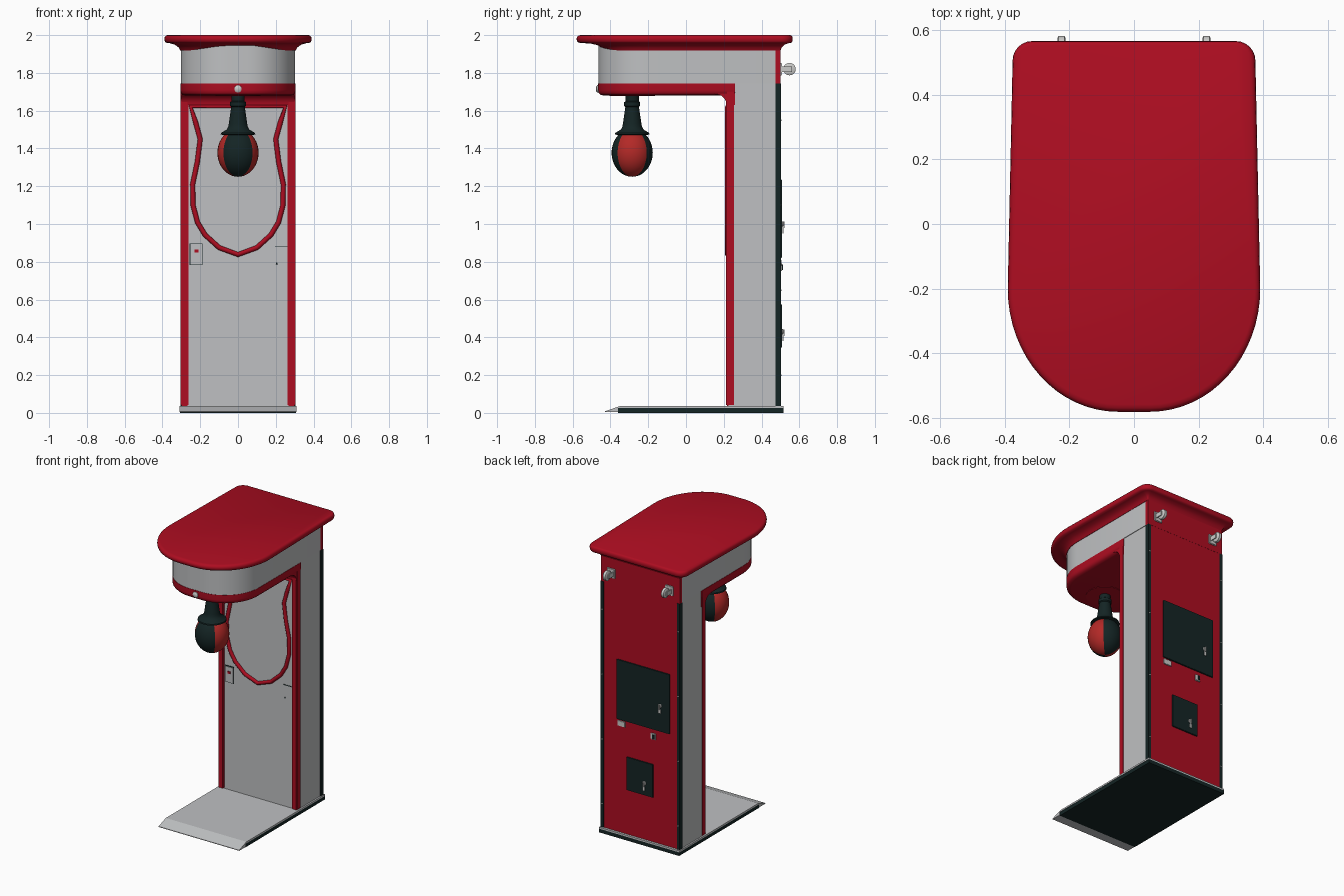
import bpy, bmesh, math
from mathutils import Vector

if "Cube" in bpy.data.objects:
    bpy.data.objects.remove(bpy.data.objects["Cube"])


def material(name, rgb):
    m = bpy.data.materials.new(name)
    m.use_nodes = True
    m.diffuse_color = (*rgb, 1)
    m.node_tree.nodes["Principled BSDF"].inputs["Base Color"].default_value = (*rgb, 1)
    return m


RED = material("cabinet red", (0.42, 0.004, 0.015))
GREY = material("panel grey", (0.52, 0.53, 0.54))
DARK = material("dark green black", (0.007, 0.018, 0.018))
BAG_RED = material("bag red", (0.45, 0.022, 0.02))
SILVER = material("silver", (0.6, 0.6, 0.59))


def finish(name, bm, *mats, smooth=None):
    bmesh.ops.recalc_face_normals(bm, faces=bm.faces)
    me = bpy.data.meshes.new(name)
    bm.to_mesh(me)
    bm.free()
    ob = bpy.data.objects.new(name, me)
    bpy.context.collection.objects.link(ob)
    for m in mats:
        me.materials.append(m)
    if smooth:
        bpy.ops.object.select_all(action='DESELECT')
        ob.select_set(True)
        bpy.context.view_layer.objects.active = ob
        bpy.ops.object.shade_smooth_by_angle(angle=math.radians(smooth))
    return ob


def box(name, x, y, z, mat, bevel=0):
    bm = bmesh.new()
    bmesh.ops.create_cube(bm, size=1)
    for v in bm.verts:
        v.co = [(a + b) / 2 + c * (b - a) for c, (a, b) in zip(v.co, (x, y, z))]
    if bevel:
        bmesh.ops.bevel(bm, geom=bm.edges[:], offset=bevel, segments=2, affect='EDGES')
    return finish(name, bm, mat)


def loft(name, rings, *mats, smooth=40):
    bm = bmesh.new()
    rows = [[bm.verts.new(p) for p in r] for r in rings]
    n = len(rows[0])
    for a, b in zip(rows, rows[1:]):
        for i in range(n):
            j = (i + 1) % n
            bm.faces.new((a[i], a[j], b[j], b[i]))
    bm.faces.new(rows[0])
    bm.faces.new(rows[-1])
    return finish(name, bm, *mats, smooth=smooth)


def lathe(name, profile, centre, axis, mat, n=32):
    # Profile holds (radius, distance along axis)
    turn = Vector((0, 0, 1)).rotation_difference(Vector(axis))
    rings = [[turn @ Vector((r * math.cos(t), r * math.sin(t), h)) + Vector(centre)
              for t in (2 * math.pi * i / n for i in range(n))] for r, h in profile]
    return loft(name, rings, mat)


def extrude_x(name, pts, x0, x1, mat, smooth=None):
    return loft(name, [[(x, y, z) for y, z in pts] for x in (x0, x1)], mat, smooth=smooth)


def outline(hw, hb, yf, yb, r, z):
    # D-shaped plan: round nose at the front, small corners at the back
    ys, flat, half = -0.2, 0.05, []
    for i in range(17):
        a = i / 16 * math.pi / 2
        half.append((flat + (hw - flat) * math.sin(a), ys - (ys - yf) * math.cos(a)))
    for i in range(7):
        a = i / 6 * math.pi / 2
        half.append((hb - r + r * math.cos(a), yb - r + r * math.sin(a)))
    pts = half + [(-x, y) for x, y in reversed(half)]
    return [(x, y, z) for x, y in pts]


# Foot plate: dark core under a grey tread with a sloping front lip
extrude_x("base_core", [(-0.36, 0), (0.515, 0), (0.515, 0.025), (-0.36, 0.025)], -0.308, 0.308, DARK)
extrude_x("base_tread", [(-0.43, 0.004), (-0.36, 0.004), (-0.36, 0.025), (0.515, 0.025),
                         (0.515, 0.036), (-0.35, 0.036), (-0.43, 0.008)], -0.31, 0.31, GREY)

# Column with red front posts, red back panel and dark corner strips
box("column_body", (-0.299, 0.299), (0.225, 0.485), (0.03, 1.745), GREY)
box("back_panel", (-0.285, 0.285), (0.48, 0.499), (0.035, 1.8), RED)
box("head_back_panel", (-0.303, 0.303), (0.474, 0.5), (1.745, 1.93), RED)
for s, side in ((-1, "right"), (1, "left")):
    box(side + "_post", sorted((s * 0.262, s * 0.304)), (0.212, 0.26), (0.035, 1.72), RED, 0.006)
    box(side + "_back_strip", sorted((s * 0.283, s * 0.304)), (0.475, 0.503), (0.035, 1.745), DARK)
    for k in range(4):
        lathe(side + "_strip_screw", [(0.005, 0), (0.004, 0.003)],
              (s * 0.293, 0.502, 0.2 + 0.45 * k), (0, 1, 0), SILVER, 8)

# Curved fillet between head underside and column
arc = [(0.15 + 0.065 * math.sin(a), 1.63 + 0.06 * math.cos(a))
       for a in (i / 8 * math.pi / 2 for i in range(9))]
extrude_x("head_fillet", arc + [(0.26, 1.63), (0.26, 1.72), (0.15, 1.72)], -0.3, 0.3, RED, 40)

# Overhanging head: red tray, grey band, flared red lid
loft("head_tray", [outline(0.305 - d, 0.305 - d, -0.465 + d, 0.26, 0.004, z)
                   for d, z in ((0.03, 1.68), (0.012, 1.684), (0.002, 1.695), (0, 1.71), (0, 1.745))], RED)
loft("head_band", [outline(0.303, 0.303, -0.463, 0.476, 0.003, z) for z in (1.745, 1.955)], GREY)


def lid_ring(t, z):
    ring = outline(0.306 + 0.084 * t, 0.305 + 0.07 * t, -0.466 - 0.114 * t, 0.5 + 0.065 * t,
                   0.004 + 0.056 * t, z)
    if t < 0.5:  # flare arches upward at the nose
        ring = [(x, y, z + (1.957 - z) * max(0, 1 - abs(x) / 0.26) if y < -0.2 else z)
                for x, y, z in ring]
    return ring


loft("lid", [lid_ring(t, z) for t, z in (
    (0, 1.918), (0.1, 1.935), (0.35, 1.95), (0.7, 1.958), (0.9, 1.96), (0.97, 1.967),
    (1, 1.98), (0.97, 1.991), (0.9, 1.997), (0.8, 2.0))], RED, smooth=50)
lathe("front_button", [(0.02, -0.01), (0.02, 0.005), (0.012, 0.011)], (0, -0.465, 1.715), (0, -1, 0), SILVER, 16)

# Decorative red tube on the front panel
side = [(0.25, 1.622), (0.225, 1.54), (0.2, 1.45), (0.215, 1.33), (0.24, 1.21), (0.238, 1.1),
        (0.215, 1.01), (0.175, 0.943), (0.1, 0.875), (0, 0.838)]
curve = bpy.data.curves.new("panel_trim", 'CURVE')
curve.dimensions = '3D'
curve.bevel_depth = 0.013
curve.bevel_resolution = 2
path = side + [(-x, z) for x, z in reversed(side[:-1])]
spline = curve.splines.new('POLY')
spline.points.add(len(path) - 1)
for p, (x, z) in zip(spline.points, path):
    p.co = (x, 0.22, z, 1)
spline.use_cyclic_u = True
trim = bpy.data.objects.new("panel_trim", curve)
curve.materials.append(RED)
bpy.context.collection.objects.link(trim)

# Coin plate and panel seam
box("coin_plate_edge", (-0.256, -0.187), (0.221, 0.226), (0.782, 0.897), DARK)
box("coin_plate", (-0.252, -0.191), (0.216, 0.226), (0.786, 0.893), GREY)
box("coin_button", (-0.23, -0.208), (0.211, 0.218), (0.848, 0.864), RED)
box("panel_seam", (0.195, 0.262), (0.223, 0.226), (0.877, 0.882), DARK)
lathe("panel_dot", [(0.005, 0), (0.004, 0.003)], (0.205, 0.225, 0.79), (0, -1, 0), DARK, 8)

# Hanging bag with alternating quarter panels
bm = bmesh.new()
bmesh.ops.create_uvsphere(bm, u_segments=32, v_segments=20, radius=1)
for f in bm.faces:
    c = f.calc_center_median()
    f.material_index = int(abs(c.x) > abs(c.y))
for v in bm.verts:
    v.co = (v.co.x * 0.109, v.co.y * 0.109 - 0.285, v.co.z * 0.127 + 1.377)
turned = finish("bag", bm, DARK, BAG_RED, smooth=60)
lathe("bag_hanger", [(0.07, 1.47), (0.092, 1.474), (0.09, 1.482), (0.06, 1.5), (0.052, 1.515),
                     (0.049, 1.53), (0.036, 1.62), (0.042, 1.625), (0.042, 1.645), (0.035, 1.65),
                     (0.035, 1.69)], (0, -0.285, 0), (0, 0, 1), DARK)
lathe("bag_mount", [(0.12, 0), (0.12, 0.01)], (0, -0.285, 1.677), (0, 0, 1), RED)

# Service doors, locks and keys on the back
for name, x, z, kx, kz in (("large", (-0.226, 0.18), (0.82, 1.235), -0.155, 1.0),
                           ("small", (-0.1, 0.105), (0.345, 0.575), -0.035, 0.43)):
    box(name + "_door", x, (0.495, 0.507), z, DARK, 0.002)
    lathe(name + "_lock", [(0.014, 0), (0.014, 0.006), (0.01, 0.01)], (kx, 0.505, kz), (0, 1, 0), SILVER, 16)
    box(name + "_key", (kx - 0.004, kx + 0.004), (0.51, 0.522), (kz - 0.022, kz + 0.012), SILVER)
    box(name + "_key_tag", (kx - 0.009, kx + 0.009), (0.511, 0.516), (kz - 0.05, kz - 0.022), SILVER)
box("socket_plate", (0.115, 0.175), (0.495, 0.506), (0.775, 0.812), SILVER, 0.002)
box("power_switch", (-0.12, -0.083), (0.495, 0.508), (0.75, 0.792), SILVER, 0.002)
box("power_rocker", (-0.112, -0.1), (0.505, 0.514), (0.757, 0.785), DARK)

# Transport wheels at the upper back
for s, side in ((-1, "right"), (1, "left")):
    x = s * 0.224
    box(side + "_wheel_bracket", (x - 0.03, x + 0.03), (0.495, 0.508), (1.787, 1.853), SILVER, 0.003)
    for d in (-0.019, 0.019):
        box(side + "_wheel_fork", (x + d - 0.003, x + d + 0.003), (0.5, 0.56), (1.805, 1.835), SILVER)
    lathe(side + "_wheel", [(0.026, -0.013), (0.033, -0.009), (0.033, 0.009), (0.026, 0.013)],
          (x, 0.548, 1.82), (1, 0, 0), SILVER, 24)
